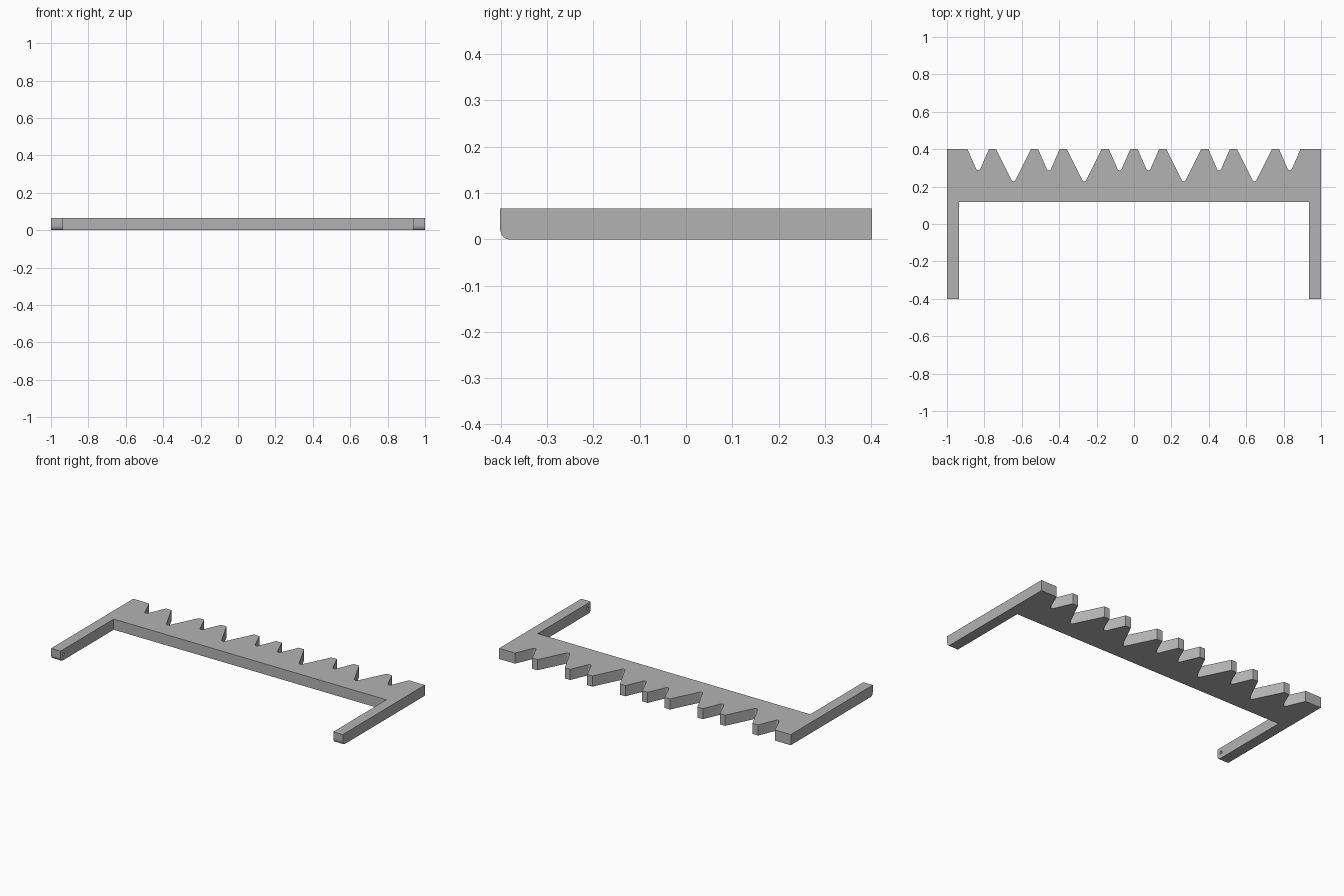
import bpy
import bmesh
from math import cos, sin, atan2, pi
from mathutils import Matrix

cube = bpy.data.objects.get("Cube")
if cube:
    bpy.data.objects.remove(cube, do_unlink=True)

THICK, BACK, FRONT = 0.066, 0.402, -0.402
BAR_FRONT, ARM_INNER = 0.118, 0.935
SLOPE = 0.46          # sideways run of a notch flank per unit of depth

grey = bpy.data.materials.new("plain grey")
grey.use_nodes = True
colour = (0.45, 0.45, 0.45, 1)
grey.diffuse_color = colour
grey.node_tree.nodes["Principled BSDF"].inputs["Base Color"].default_value = colour


def notch(centre, half, depth, radius=0.012, steps=6):
    """V notch in the back edge with a rounded root, listed towards +x."""
    lean = atan2(SLOPE, 1)
    root = BACK - depth + radius
    pts = [(centre - half, BACK)]
    for i in range(steps + 1):
        a = pi + lean + (pi - 2 * lean) * i / steps
        pts.append((centre + radius * cos(a), root + radius * sin(a)))
    return pts + [(centre + half, BACK)]


# Outline of the right half of the toothed edge, mirrored to the left
half_edge = []
for i in range(5):
    deep = i % 2 == 1
    half_edge += notch(0.077 + 0.189 * i, 0.094 if deep else 0.058,
                       0.174 if deep else 0.115)
half_edge += [(1, BACK), (1, FRONT), (ARM_INNER, FRONT), (ARM_INNER, BAR_FRONT)]
outline = half_edge + [(-x, y) for x, y in reversed(half_edge)]

# Frame: toothed bar with two arms, extruded as one piece
bm = bmesh.new()
face = bm.faces.new([bm.verts.new((x, y, 0)) for x, y in outline])
extruded = bmesh.ops.extrude_face_region(bm, geom=[face])["geom"]
bmesh.ops.translate(bm, vec=(0, 0, THICK),
                    verts=[v for v in extruded if isinstance(v, bmesh.types.BMVert)])
bmesh.ops.recalc_face_normals(bm, faces=bm.faces)

# Rounded lower tips of the arms, a little taller than deep
tips = [e for e in bm.edges
        if all(v.co.y < FRONT + 0.01 and v.co.z < 0.01 for v in e.verts)]
bmesh.ops.bevel(bm, geom=tips, offset=0.018, segments=6, profile=0.5,
                affect='EDGES')
for v in bm.verts:
    if v.co.y < FRONT + 0.03 and v.co.z < 0.03:
        v.co.z *= 1.5

mesh = bpy.data.meshes.new("toothed_frame")
bm.to_mesh(mesh)
bm.free()
mesh.materials.append(grey)
frame = bpy.data.objects.new("toothed_frame", mesh)
bpy.context.collection.objects.link(frame)

# Blind pivot holes in the inner faces of the arms
bm = bmesh.new()
for side in (-1, 1):
    place = Matrix.Translation((side * (ARM_INNER + 0.01), -0.372, 0.035))
    bmesh.ops.create_cone(bm, cap_ends=True, segments=20, radius1=0.009,
                          radius2=0.009, depth=0.08,
                          matrix=place @ Matrix.Rotation(pi / 2, 4, 'Y'))
cut_mesh = bpy.data.meshes.new("pivot_hole_cutter")
bm.to_mesh(cut_mesh)
bm.free()
cut_mesh.materials.append(grey)
cutter = bpy.data.objects.new("pivot_hole_cutter", cut_mesh)
cutter.hide_render = True
bpy.context.collection.objects.link(cutter)

mod = frame.modifiers.new("pivot holes", 'BOOLEAN')
mod.operation, mod.solver, mod.object = 'DIFFERENCE', 'EXACT', cutter
bpy.ops.object.select_all(action='DESELECT')
frame.select_set(True)
bpy.context.view_layer.objects.active = frame
bpy.ops.object.modifier_apply(modifier=mod.name)
bpy.data.objects.remove(cutter, do_unlink=True)
bpy.ops.object.shade_smooth_by_angle()
